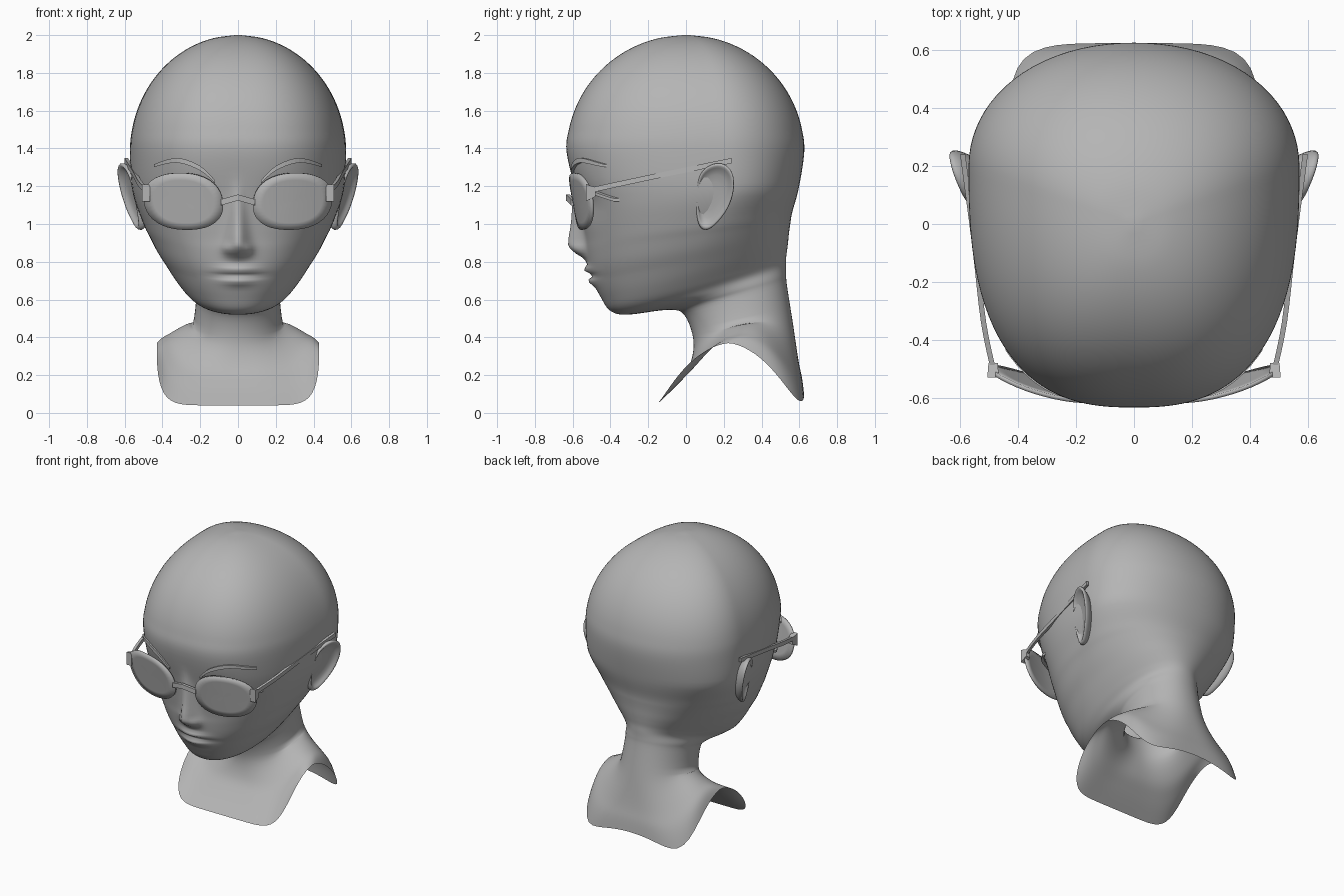
import bpy
import bmesh
import math
from mathutils import Vector
from mathutils.bvhtree import BVHTree

if "Cube" in bpy.data.objects:
    bpy.data.objects.remove(bpy.data.objects["Cube"], do_unlink=True)

clay = bpy.data.materials.new("clay_grey")
clay.use_nodes = True
GREY = (0.46, 0.46, 0.46, 1)
clay.diffuse_color = GREY
clay.node_tree.nodes["Principled BSDF"].inputs["Base Color"].default_value = GREY

X, Y, Z = Vector((1, 0, 0)), Vector((0, 1, 0)), Vector((0, 0, 1))


def clamp(value):
    return min(max(value, 0), 1)


def loft(name, rings, cap_start=True, cap_end=True, smooth=True, mirror=False, subdiv=0, thick=0):
    """Bridge closed rings of points into one object."""
    bm = bmesh.new()
    loops = [[bm.verts.new(p) for p in ring] for ring in rings]
    for a, b in zip(loops, loops[1:]):
        n = len(a)
        for i in range(n):
            bm.faces.new((a[i], a[(i + 1) % n], b[(i + 1) % n], b[i]))
    if cap_start:
        bm.faces.new(loops[0])
    if cap_end:
        bm.faces.new(loops[-1])
    bmesh.ops.recalc_face_normals(bm, faces=bm.faces[:])
    for f in bm.faces:
        f.smooth = smooth
    mesh = bpy.data.meshes.new(name)
    bm.to_mesh(mesh)
    bm.free()
    mesh.materials.append(clay)
    obj = bpy.data.objects.new(name, mesh)
    bpy.context.scene.collection.objects.link(obj)
    if thick:
        mod = obj.modifiers.new("thickness", "SOLIDIFY")
        mod.thickness, mod.offset = thick, 0
    if subdiv:
        mod = obj.modifiers.new("rounding", "SUBSURF")
        mod.levels = mod.render_levels = subdiv
    if mirror:
        obj.modifiers.new("other_side", "MIRROR")
    return obj


def spline(keys, steps, closed=False):
    """Catmull-Rom interpolation of equal-length tuples."""
    n = len(keys)

    def get(i):
        return keys[i % n] if closed else keys[min(max(i, 0), n - 1)]

    out = []
    for i in range(n if closed else n - 1):
        for s in range(steps):
            t = s / steps
            out.append(tuple(
                0.5 * (2 * b + (c - a) * t + (2 * a - 5 * b + 4 * c - d) * t * t
                       + (3 * b - a - 3 * c + d) * t ** 3)
                for a, b, c, d in zip(get(i - 1), get(i), get(i + 1), get(i + 2))))
    return out if closed else out + [keys[-1]]


def squircle(angle, power):
    """Point on a unit superellipse at a polar angle."""
    s, c = math.sin(angle), -math.cos(angle)
    r = (abs(s) ** power + abs(c) ** power) ** (-1 / power)
    return r * s, r * c


def sweep(name, points, sizes, across, up, mirror=True):
    """Rectangular bar along a path; sizes are half extents per point."""
    rings = []
    for p, (a, b) in zip(points, sizes):
        p = Vector(p)
        rings.append([p + across * a * i + up * b * j
                      for i, j in ((-1, -1), (1, -1), (1, 1), (-1, 1))])
    return loft(name, rings, smooth=False, mirror=mirror)


# Tilted head rings: front y, front z, back y, back z, half width
def dome_ring(angle):
    r, z = math.sin(angle), 1.38 + .62 * math.cos(angle)
    return (-.632 * r, z, .626 * r, z, .572 * r)


DOME = [dome_ring(.03 + (math.pi / 2 - .03) * i / 8) for i in range(9)]
FACE = [
    (-.58, 1.15, .597, 1.19, .56),
    (-.54, .95, .562, 1.06, .505),
    (-.53, .86, .552, 1.0, .468),
    (-.515, .77, .545, .95, .43),
    (-.49, .69, .54, .9, .385),
    (-.45, .61, .535, .86, .34),
    (-.40, .54, .53, .82, .29),
    (-.31, .52, .53, .78, .25),
]
NECK = [
    (-.10, .545, .53, .73, .23),
    (-.01, .52, .535, .67, .222),
    (.04, .38, .565, .48, .25),
    (.015, .24, .595, .28, .345),
    (-.06, .14, .615, .18, .40),
    (-.16, .04, .625, .10, .43),
]
NOSE = ((.79, 0), (.82, .02), (.85, .065), (.885, .092), (.93, .085), (1.0, .06), (1.22, 0))


def bump(x, z, cx, cz, sx, sz):
    return math.exp(-((x - cx) / sx) ** 2 - ((z - cz) / sz) ** 2)


def feature(x, z):
    """Forward relief of nose, nostrils, lips and eye sockets."""
    x, h = abs(x), 0
    for (z0, h0), (z1, h1) in zip(NOSE, NOSE[1:]):
        if z0 <= z < z1:
            h = h0 + (h1 - h0) * (z - z0) / (z1 - z0)
    h *= math.exp(-(x / (.03 + .03 * clamp((1.15 - z) / .27))) ** 2)
    h += .02 * bump(x, z, .055, .865, .025, .025)
    h += .028 * bump(x, z, 0, .757, .10, .022)
    h += .024 * bump(x, z, 0, .697, .08, .024)
    h -= .022 * bump(x, z, 0, .728, .12, .012)
    return h - .025 * bump(x, z, .25, 1.12, .12, .08)


def head_ring(key, count=112):
    yf, zf, yb, zb, w = key
    hem = clamp((.4 - zf) / .36)           # 0 above the neck, 1 at the open hem
    ym = (yf + yb) / 2 + .34 * w * clamp((zf - .6) / .55)
    front_power = 2.1 + .5 * clamp((zf - .7) / .5) + 4 * hem ** 2
    back_power = 2.1 + 3 * hem ** 2
    ring = []
    for i in range(count):
        v = math.tau * i / count
        t = v - .45 * math.sin(v)          # denser on the face
        facing = math.cos(t) > 0
        sx, u = squircle(t, front_power if facing else back_power)
        y = ym + u * ((ym - yf) if facing else (yb - ym))
        z = zf + (zb - zf) * (y - yf) / (yb - yf)
        # shoulders rise at the sides and dip at the back corners
        z += sx * sx * (.3 * hem ** .7 * (1 - u * u) - .1 * hem ** 3 * max(u, 0))
        if y < -.3:
            y -= feature(w * sx, z)
        ring.append((w * sx, y, z))
    return ring


head = loft("head_and_neck", [head_ring(k) for k in spline(DOME + FACE + NECK, 5)], cap_end=False)
surface = BVHTree.FromPolygons([v.co for v in head.data.vertices],
                               [tuple(p.vertices) for p in head.data.polygons])


def on_face(x, z, out):
    """Point just in front of the face at a given x and z."""
    point, normal = surface.ray_cast(Vector((x, -2, z)), Y)[:2]
    return point + normal * math.copysign(out, -normal.y)


# Eyebrows and eyelashes follow the face
brow = spline([(.12, 1.225), (.2, 1.297), (.32, 1.338), (.44, 1.31)], 5)
sweep("eyebrows", [on_face(x, z, .006) for x, z in brow],
      [(.008, .004 + .009 * math.sin(math.pi * (i + 2) / 19)) for i in range(len(brow))], Y, Z)
lash = spline([(.14, 1.11), (.22, 1.165), (.33, 1.175), (.44, 1.13)], 4)
sweep("eyelashes", [on_face(x, z, .012) for x, z in lash], [(.014, .008)] * len(lash), Y, Z)

# Ears: dished teardrops leaning outward
EAR = [(.06, 1.24), (.11, 1.31), (.19, 1.33), (.25, 1.28), (.258, 1.18),
       (.225, 1.08), (.165, 1.0), (.11, .96), (.065, .985), (.048, 1.1)]


def ear_ring(scale, out):
    ring = []
    for y, z in spline(EAR, 2, True):
        y, z = .14 + (y - .14) * scale, 1.15 + (z - 1.15) * scale
        ring.append((.505 + (y - .05) * .35 + (z - .97) * .2 + out, y, z))
    return ring


EAR_DEPTH = [(.6, -.09), (.85, -.045), (1, -.01), (.93, .012), (.83, .002), (.7, -.02), (.1, -.02)]
loft("ears", [ear_ring(*p) for p in EAR_DEPTH], mirror=True, subdiv=1)


# Spectacle lenses: leaning ovals curved back toward the temples
def lens_ring(scale, count=40):
    ring = []
    for i in range(count):
        sx, sz = squircle(math.tau * i / count, 2.3)
        z = 1.12 + .15 * sz * scale
        x = .288 + (.208 * sx + .02 * sz) * scale
        ring.append((x, -.615 + (1.235 - z) * .18 + .1 * max((x - .1) / .4, 0) ** 1.8, z))
    return ring


loft("lenses", [lens_ring(s / 4) for s in (4, 3, 2, 1, .2)],
     cap_start=False, mirror=True, thick=.014)

# Nose bridge, hinges and temple arms
bridge = [(x, -.625 + .3 * abs(x), 1.14 - .28 * abs(x)) for x in (-.09, -.045, 0, .045, .09)]
sweep("bridge", bridge, [(.01, .016)] * len(bridge), Y, Z, mirror=False)
sweep("hinges", [(.487, -.53, 1.165), (.487, -.48, 1.17)], [(.02, .045), (.016, .025)], X, Z)
arm = spline([(.487, -.50, 1.18), (.52, -.34, 1.215), (.55, -.08, 1.27), (.592, .24, 1.335)], 4)
sweep("temple_arms", arm, [(.009, .014)] * len(arm), X, Z)
